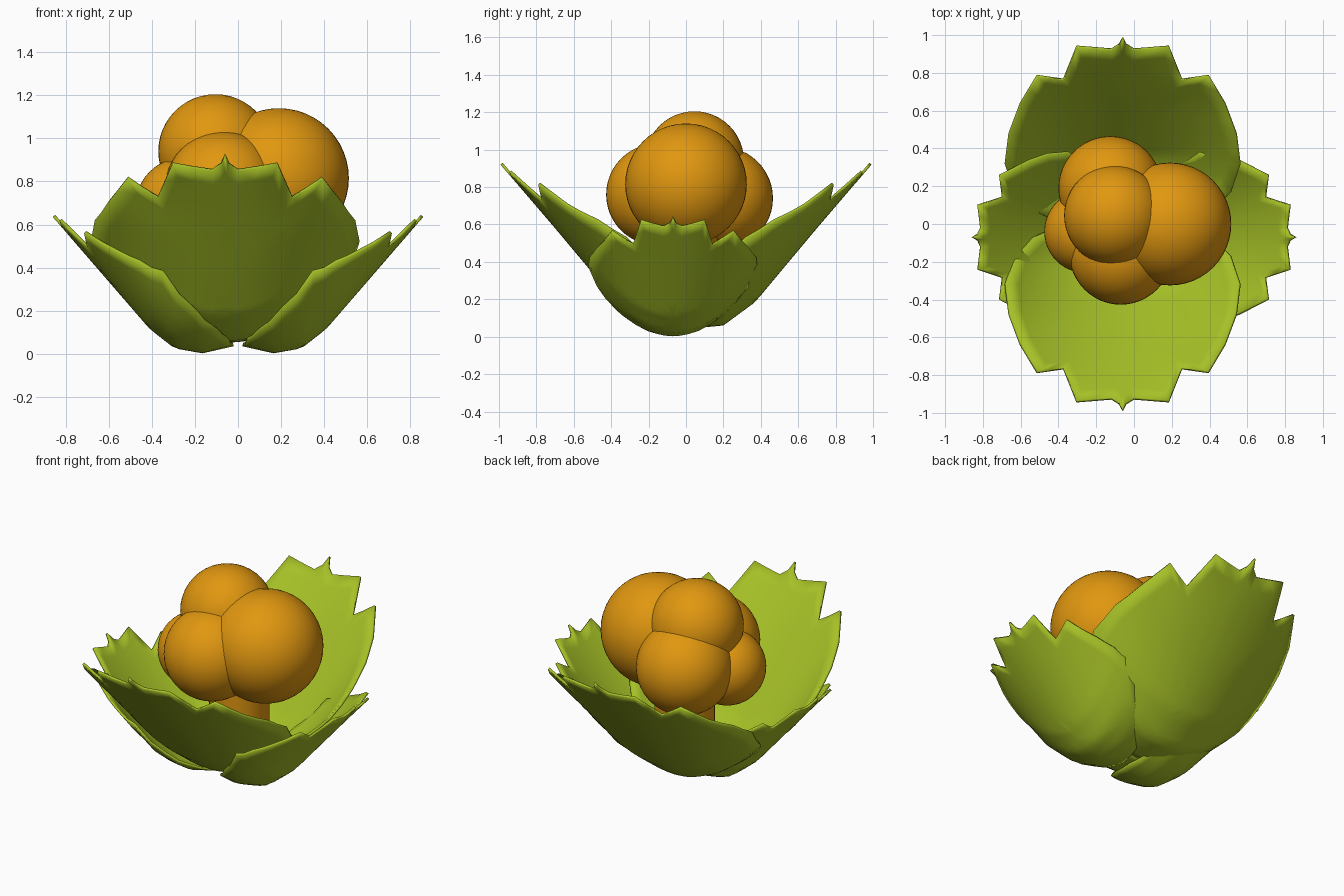
import bpy, bmesh, math
from mathutils import Matrix

if "Cube" in bpy.data.objects:
    bpy.data.objects.remove(bpy.data.objects["Cube"])


def material(name, rgb):
    m = bpy.data.materials.new(name)
    m.diffuse_color = (*rgb, 1)
    m.use_nodes = True
    m.node_tree.nodes["Principled BSDF"].inputs["Base Color"].default_value = m.diffuse_color
    return m


LEAF = material("leaf green", (0.38, 0.53, 0.02))
BERRY = material("berry orange", (0.75, 0.31, 0.005))


def lerp(table, x):
    """Piecewise linear lookup in (x, value) pairs."""
    if x <= table[0][0]:
        return table[0][1]
    for (a, va), (b, vb) in zip(table, table[1:]):
        if x <= b:
            return va + (vb - va) * (x - a) / (b - a)
    return table[-1][1]


def leaf(name, outline, spine, cup, centre, angle, shift, rings=10):
    """Cupped toothed leaf: half outline (reach, half width) mirrored, filled by
    rings round a centre point and lifted by spine height plus cup * width^2."""
    full = outline + [(r, -w) for r, w in reversed(outline[1:-1])]
    rim = []
    for (r0, w0), (r1, w1) in zip(full, full[1:] + full[:1]):
        rim += [(r0, w0), ((r0 + r1) / 2, (w0 + w1) / 2)]
    bm = bmesh.new()

    def vert(r, w):
        return bm.verts.new((r, w, lerp(spine, r) + lerp(cup, r) * w * w))

    mid = vert(centre, 0)
    loops = [[vert(centre + (r - centre) * k / rings, w * k / rings) for r, w in rim]
             for k in range(1, rings + 1)]
    n = len(rim)
    for i in range(n):
        j = (i + 1) % n
        bm.faces.new((mid, loops[0][i], loops[0][j]))
        for a, b in zip(loops, loops[1:]):
            bm.faces.new((a[i], b[i], b[j], a[j]))
    bm.transform(Matrix.Translation(shift) @ Matrix.Rotation(math.radians(angle), 4, 'Z'))
    bm.normal_update()
    if sum(f.normal.z for f in bm.faces) < 0:
        bmesh.ops.reverse_faces(bm, faces=bm.faces[:])
    me = bpy.data.meshes.new(name)
    bm.to_mesh(me)
    bm.free()
    me.materials.append(LEAF)
    ob = bpy.data.objects.new(name, me)
    bpy.context.collection.objects.link(ob)
    sol = ob.modifiers.new("thickness", 'SOLIDIFY')
    sol.thickness = 0.015
    sol.offset = 1
    smooth(ob, 40)


def smooth(ob, deg):
    bpy.ops.object.select_all(action='DESELECT')
    ob.select_set(True)
    bpy.context.view_layer.objects.active = ob
    bpy.ops.object.shade_smooth_by_angle(angle=math.radians(deg))


# Large front and back leaves
big_outline = [(0.0, 0), (0.0, 0.2), (0.02, 0.36), (0.07, 0.48), (0.17, 0.575), (0.32, 0.625),
               (0.48, 0.605), (0.64, 0.545), (0.79, 0.455), (0.77, 0.315), (0.945, 0.245),
               (0.93, 0.06), (0.955, 0.02), (0.992, 0)]
big_spine = [(0, 0.05), (0.1, 0.05), (0.2, 0.06), (0.37, 0.185), (0.7, 0.58), (0.992, 0.92)]
big_cup = [(0, 1.0), (0.37, 0.95), (0.64, 0.65), (0.8, 0.62), (0.95, 0.2)]
leaf("front_leaf", big_outline, big_spine, big_cup, 0.4, -90, (-0.06, 0, 0))
leaf("back_leaf", big_outline, big_spine, big_cup, 0.4, 90, (-0.06, 0, 0))

# Smaller side leaves
side_outline = [(0.02, 0), (0.04, 0.14), (0.1, 0.25), (0.2, 0.36), (0.35, 0.455), (0.46, 0.445),
                (0.56, 0.41), (0.715, 0.33), (0.7, 0.215), (0.83, 0.172), (0.815, 0.05),
                (0.83, 0.018), (0.86, 0)]
side_spine = [(0.02, 0.035), (0.165, 0.002), (0.295, 0.025), (0.41, 0.115), (0.86, 0.635)]
side_cup = [(0.02, 1.5), (0.35, 1.5), (0.55, 1.1), (0.72, 0.85), (0.86, 0.5)]
leaf("right_leaf", side_outline, side_spine, side_cup, 0.38, 0, (0, -0.07, 0))
leaf("left_leaf", side_outline, side_spine, side_cup, 0.38, 180, (0, -0.07, 0))

# Cluster of round berries
berries = {
    "right_berry": (0.19, 0.0, 0.815, 0.325),
    "top_berry": (-0.105, 0.045, 0.94, 0.265),
    "back_berry": (-0.125, 0.19, 0.74, 0.275),
    "front_berry": (-0.07, -0.155, 0.76, 0.272),
    "left_berry": (-0.255, -0.04, 0.69, 0.22),
}
for name, (x, y, z, r) in berries.items():
    bpy.ops.mesh.primitive_uv_sphere_add(segments=48, ring_count=24, radius=r, location=(x, y, z))
    ob = bpy.context.object
    ob.name = name
    ob.data.materials.append(BERRY)
    smooth(ob, 60)

# Short stem under the cluster
bpy.ops.mesh.primitive_cylinder_add(vertices=40, radius=0.17, depth=0.6, location=(0.01, 0, 0.4))
stem = bpy.context.object
stem.name = "stem"
stem.data.materials.append(BERRY)
smooth(stem, 40)
